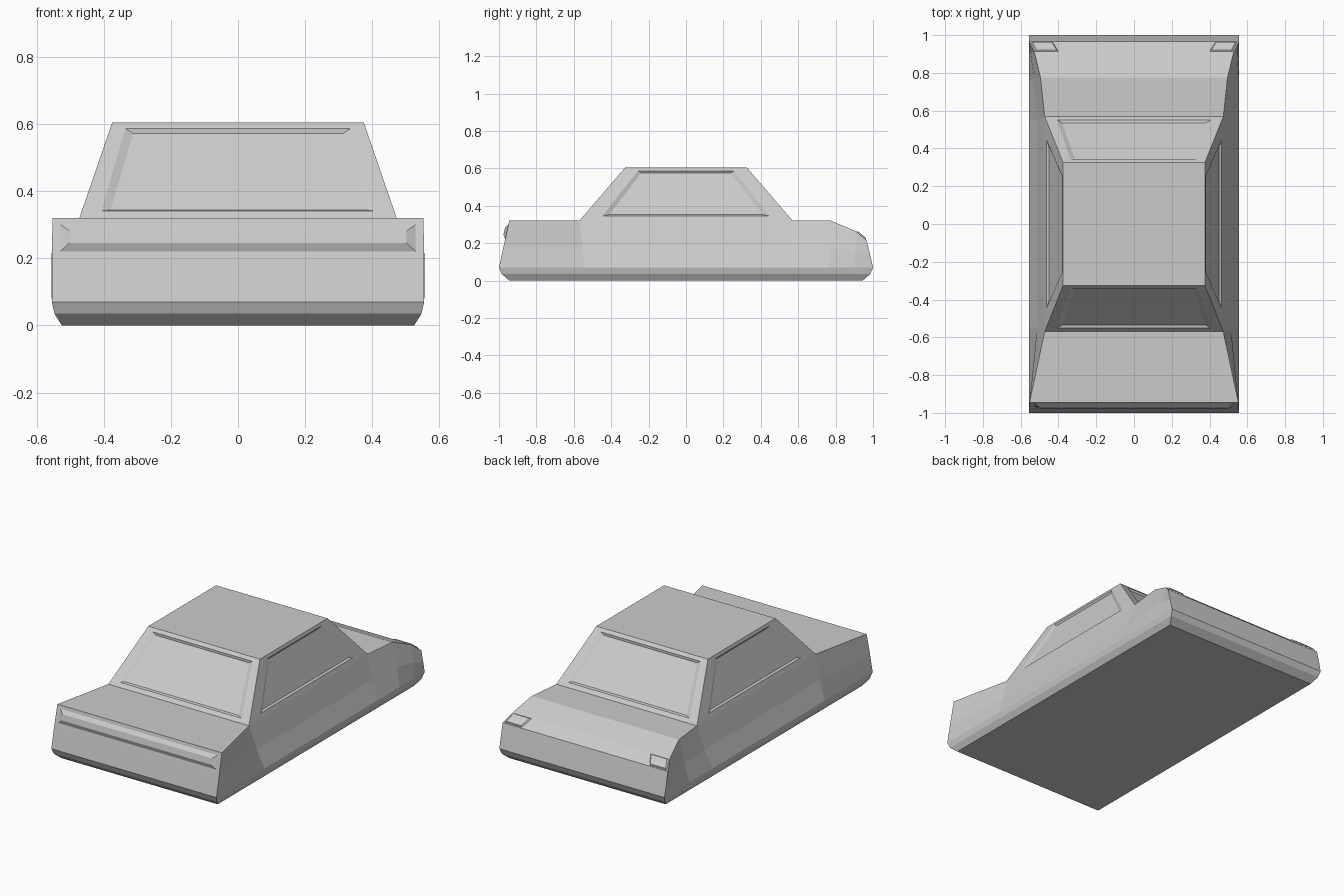
import bpy
import bmesh
from mathutils import Vector

cube = bpy.data.objects.get("Cube")
if cube:
    bpy.data.objects.remove(cube, do_unlink=True)

paint = bpy.data.materials.new("light grey paint")
paint.use_nodes = True
grey = (0.6, 0.6, 0.6, 1)
paint.diffuse_color = grey
paint.node_tree.nodes["Principled BSDF"].inputs["Base Color"].default_value = grey


def finish(bm, name):
    bmesh.ops.remove_doubles(bm, verts=bm.verts, dist=0.0005)
    bmesh.ops.recalc_face_normals(bm, faces=bm.faces)
    mesh = bpy.data.meshes.new(name)
    bm.to_mesh(mesh)
    bm.free()
    mesh.materials.append(paint)
    obj = bpy.data.objects.new(name, mesh)
    bpy.context.collection.objects.link(obj)
    return obj


def add_face(bm, points):
    bm.faces.new([bm.verts.new(p) for p in points])


def shrink(quad, low, high, bottom, top):
    """Inner quad at margins given as fractions of the outer one."""
    bl, br, tr, tl = quad

    def at(u, v):
        return bl.lerp(br, u).lerp(tl.lerp(tr, u), v)
    return [at(low, bottom), at(1 - low, bottom), at(1 - high, 1 - top), at(high, 1 - top)]


def ring(bm, outer, inner):
    for i in range(4):
        j = (i + 1) % 4
        add_face(bm, [outer[i], outer[j], inner[j], inner[i]])


def panel(bm, quad, margins, bevel, offset):
    """Quad with a sunken (or raised) bevelled panel; corners run anticlockwise from outside."""
    normal = (quad[1] - quad[0]).cross(quad[3] - quad[0]).normalized()
    edge = shrink(quad, *margins)
    inner = [p + normal * offset for p in shrink(quad, *(m + b for m, b in zip(margins, bevel)))]
    ring(bm, quad, edge)
    ring(bm, edge, inner)
    add_face(bm, inner)


# Half sections of the lower body from front to back, each listed from floor to shoulder
front = [(0.525, -0.945, 0), (0.547, -0.985, 0.035), (0.555, -1, 0.07),
         (0.555, -0.976, 0.18), (0.553, -0.945, 0.32)]
pillar = [(0.525, -0.54, 0), (0.547, -0.54, 0.035), (0.555, -0.54, 0.07),
          (0.513, -0.553, 0.18), (0.473, -0.57, 0.32)]
rear_pillar = [(x, -y, z) for x, y, z in pillar]
boot = [(0.525, 0.76, 0), (0.547, 0.76, 0.035), (0.555, 0.76, 0.07),
        (0.53, 0.77, 0.18), (0.495, 0.775, 0.32)]
slope = [(0.525, 0.88, 0), (0.547, 0.89, 0.035), (0.555, 0.9, 0.07),
         (0.547, 0.905, 0.16), (0.527, 0.907, 0.265)]
tail = [(0.525, 0.945, 0), (0.547, 0.985, 0.035), (0.555, 1, 0.07),
        (0.556, 0.984, 0.14), (0.556, 0.966, 0.215)]


def loop(half):
    left = [Vector(p) for p in half]
    right = [Vector((-p.x, p.y, p.z)) for p in reversed(left)]
    return left + right


body = bmesh.new()
loops = [loop(s) for s in (front, pillar, rear_pillar, boot, slope, tail)]
for k, (a, b) in enumerate(zip(loops, loops[1:])):
    for i in range(10):
        if k == 1 and i == 4:
            continue  # open under the cabin
        j = (i + 1) % 10
        add_face(body, [a[i], a[j], b[j], b[i]])

# Nose and tail faces, with the raised grille bar on the nose
for end in (loops[0], loops[-1]):
    for i in range(4):
        quad = [end[9 - i], end[i], end[i + 1], end[8 - i]]
        if end is loops[0] and i == 3:
            panel(body, quad, (0.022, 0.022, 0.29, 0.14), (0.025, 0.025, 0.16, 0.16), 0.014)
        else:
            add_face(body, quad)

# Cabin with four sunken windows and a flat roof
base = [Vector((x * 0.473, y * 0.57, 0.32)) for x, y in ((-1, -1), (1, -1), (1, 1), (-1, 1))]
roof = [Vector((x * 0.375, y * 0.325, 0.605)) for x, y in ((-1, -1), (1, -1), (1, 1), (-1, 1))]
end_window = (0.062, 0.06, 0.075, 0.063)
side_window = (0.092, 0.123, 0.09, 0.063)
for i in range(4):
    j = (i + 1) % 4
    panel(body, [base[i], base[j], roof[j], roof[i]],
          side_window if i % 2 else end_window, (0.027, 0.033, 0.035, 0.03), -0.01)
add_face(body, roof)
finish(body, "car_body")

# Thin raised tail lights on the sloping rear edge
for name, side in (("left_tail_light", 1), ("right_tail_light", -1)):
    bm = bmesh.new()
    quad = [Vector((x * side, y, z)) for x, y, z in
            ((0.545, 0.962, 0.219), (0.43, 0.962, 0.219), (0.40, 0.912, 0.261), (0.522, 0.912, 0.261))]
    lift = Vector((0, 0.64, 0.77)) * 0.007
    top = [p + lift for p in shrink(quad, 0.06, 0.06, 0.08, 0.08)]
    ring(bm, quad, top)
    add_face(bm, top)
    add_face(bm, quad)
    finish(bm, name)
